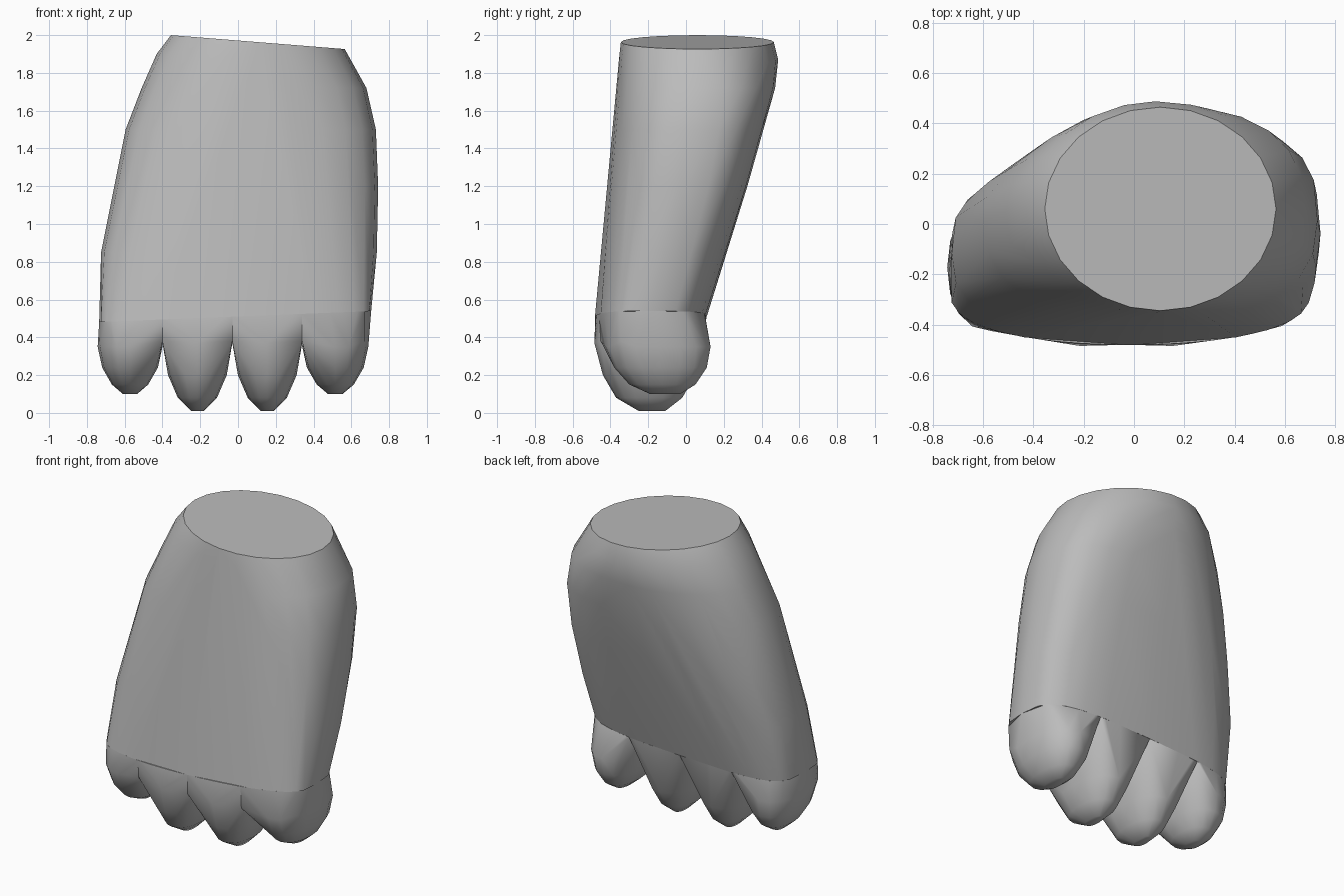
import bpy, bmesh
from math import cos, sin, pi, radians

if "Cube" in bpy.data.objects:
    bpy.data.objects.remove(bpy.data.objects["Cube"], do_unlink=True)

grey = bpy.data.materials.new("plain grey")
grey.use_nodes = True
colour = (0.5, 0.5, 0.5, 1)
grey.diffuse_color = colour
grey.node_tree.nodes["Principled BSDF"].inputs["Base Color"].default_value = colour


def power(value, exponent):
    return abs(value) ** exponent * (1 if value >= 0 else -1)


def rounded_ring(x0, x1, y0, y1, z, front, back_left, back_right, tilt=0, bow=0, count=24):
    """Points round an oval whose corners have their own squareness; bow curves the front."""
    cx, cy = (x0 + x1) / 2, (y0 + y1) / 2
    points = []
    for i in range(count):
        a = 2 * pi * i / count
        corner = front if a > pi else back_left if a < pi / 2 else back_right
        u, v = power(cos(a), 2 / corner), power(sin(a), 2 / corner)
        if v < 0:
            v *= 1 - bow * u * u
        dx = u * (x1 - x0) / 2
        points.append((cx + dx, cy + v * (y1 - y0) / 2, z + tilt * dx))
    return points


def hull_object(name, points):
    """Wrap a smooth convex skin round stacked rings."""
    bm = bmesh.new()
    for p in points:
        bm.verts.new(p)
    hull = bmesh.ops.convex_hull(bm, input=bm.verts)
    loose = {v for v in hull["geom_interior"] + hull["geom_unused"]
             if isinstance(v, bmesh.types.BMVert)}
    bmesh.ops.delete(bm, geom=list(loose), context='VERTS')
    bmesh.ops.remove_doubles(bm, verts=bm.verts, dist=0.002)
    bmesh.ops.dissolve_limit(bm, angle_limit=radians(1), verts=bm.verts, edges=bm.edges)
    bmesh.ops.recalc_face_normals(bm, faces=bm.faces)
    mesh = bpy.data.meshes.new(name)
    bm.to_mesh(mesh)
    bm.free()
    mesh.materials.append(grey)
    obj = bpy.data.objects.new(name, mesh)
    bpy.context.collection.objects.link(obj)
    bpy.ops.object.select_all(action='DESELECT')
    obj.select_set(True)
    bpy.context.view_layer.objects.active = obj
    bpy.ops.object.shade_smooth_by_angle(angle=radians(45))


# Foot body: x range, y range, height, three corner squarenesses, slope, bow
base = (-0.735, 0.705, -0.482, 0.11, 0.51, 5.0, 3.3, 4.0, 0.04, 0.27)
body_rings = [
    (-0.355, 0.565, -0.345, 0.465, 1.963, 2.0, 2.0, 2.0, -0.08),
    (-0.43, 0.60, -0.355, 0.488, 1.87, 2.1, 2.1, 1.9, -0.06),
    (-0.51, 0.68, -0.362, 0.472, 1.72, 2.3, 2.5, 1.9),
    (-0.595, 0.73, -0.38, 0.41, 1.5, 2.5, 3.0, 2.0),
    (-0.65, 0.742, -0.40, 0.325, 1.2, 2.7, 3.2, 2.5),
    (-0.725, 0.735, -0.44, 0.21, 0.85, 3.0, 3.3, 3.2, 0, 0.1),
    base,
]
hull_object("foot_body", [p for ring in body_rings for p in rounded_ring(*ring)])


def base_slice(x0, x1, steps=10):
    """Front and back edge points of the body's base between two x positions."""
    bx0, bx1, by0, by1, z, square, back_left, back_right, tilt, bow = base
    cx, cy, half = (bx0 + bx1) / 2, (by0 + by1) / 2, (by1 - by0) / 2 * 0.995
    front, back = [], []
    for i in range(steps + 1):
        x = x0 + (x1 - x0) * i / steps
        t = min(1, abs(x - cx) / ((bx1 - bx0) / 2))
        corner = back_left if x > cx else back_right
        height = z + tilt * (x - cx)
        front.append((x, cy - half * (1 - t ** square) ** (1 / square) * (1 - bow * t * t), height))
        back.append((x, cy + half * (1 - t ** corner) ** (1 / corner), height))
    return front, back


# Toe profiles: height, width factor, front and back
left_outer = [
    (0.35, 1.0, -0.425, 0.13), (0.24, 0.86, -0.38, 0.11),
    (0.15, 0.56, -0.30, 0.05), (0.10, 0.22, -0.19, -0.03),
]
right_outer = [(z, w, y0, y1 - 0.05) for z, w, y0, y1 in left_outer]
middle = [
    (0.37, 1.0, -0.485, 0.08), (0.2, 0.84, -0.44, 0.05),
    (0.08, 0.56, -0.37, -0.02), (0.01, 0.18, -0.25, -0.11),
]
toes = [
    ("right_outer_toe", -0.735, -0.40, -0.743, right_outer),
    ("right_middle_toe", -0.40, -0.03, -0.40, middle),
    ("left_middle_toe", -0.03, 0.34, -0.03, middle),
    ("left_outer_toe", 0.34, 0.705, 0.34, left_outer),
]
for name, x0, x1, low_x0, profile in toes:
    front, back = base_slice(x0, x1)
    # The webbing reaches further down between the toes at the front
    web = [(x, y + 0.008, 0.38) for x, y, z in front if -0.7 < x < 0.67]
    points = front + back + web
    low_x1 = min(x1, 0.69)
    x, half = (low_x0 + low_x1) / 2, (low_x1 - low_x0) / 2
    for z, w, y0, y1 in profile:
        points += rounded_ring(x - half * w, x + half * w, y0, y1, z, 2.2, 2.2, 2.2, count=16)
    hull_object(name, points)
